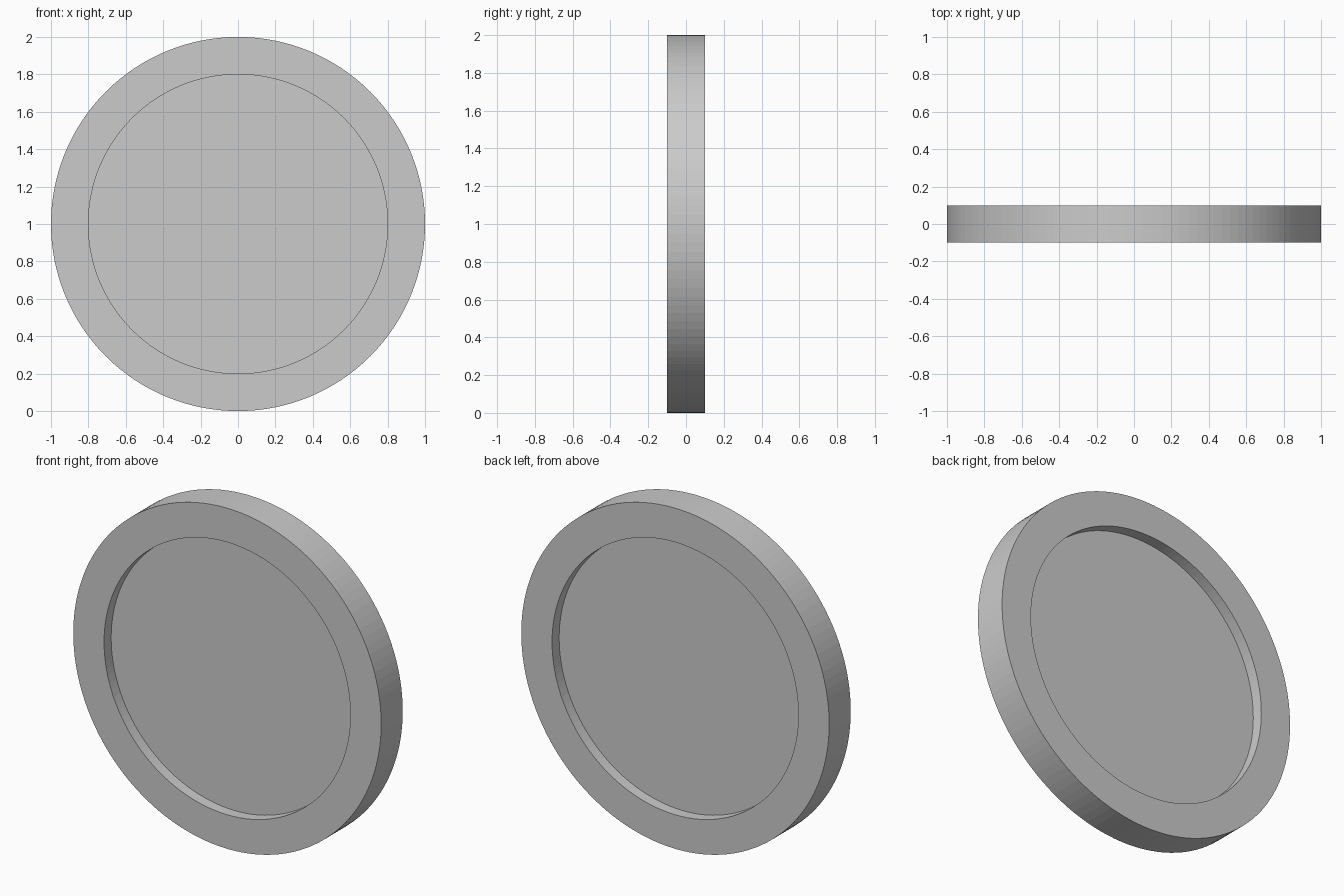
import bpy, bmesh
from math import cos, sin, tau

if "Cube" in bpy.data.objects:
    bpy.data.objects.remove(bpy.data.objects["Cube"])

SEGMENTS = 128
# Half profile (radius, y): front recess floor, front rim, outer wall, back rim, back floor
PROFILE = [(0.8, -0.034), (0.8, -0.1), (1.0, -0.1), (1.0, 0.1), (0.8, 0.1), (0.8, 0.034)]


def ring(bm, radius, y):
    return [bm.verts.new((radius * cos(tau * i / SEGMENTS), y,
                          1 + radius * sin(tau * i / SEGMENTS)))
            for i in range(SEGMENTS)]


# Upright disc with a raised rim and a shallow round recess on both sides
bm = bmesh.new()
rings = [ring(bm, r, y) for r, y in PROFILE]
for a, b in zip(rings, rings[1:]):
    for i in range(SEGMENTS):
        j = (i + 1) % SEGMENTS
        bm.faces.new((a[i], a[j], b[j], b[i]))
bm.faces.new(rings[0])
bm.faces.new(rings[-1])
bmesh.ops.recalc_face_normals(bm, faces=bm.faces[:])

mesh = bpy.data.meshes.new("rimmed_disc")
bm.to_mesh(mesh)
bm.free()
disc = bpy.data.objects.new("rimmed_disc", mesh)
bpy.context.collection.objects.link(disc)
